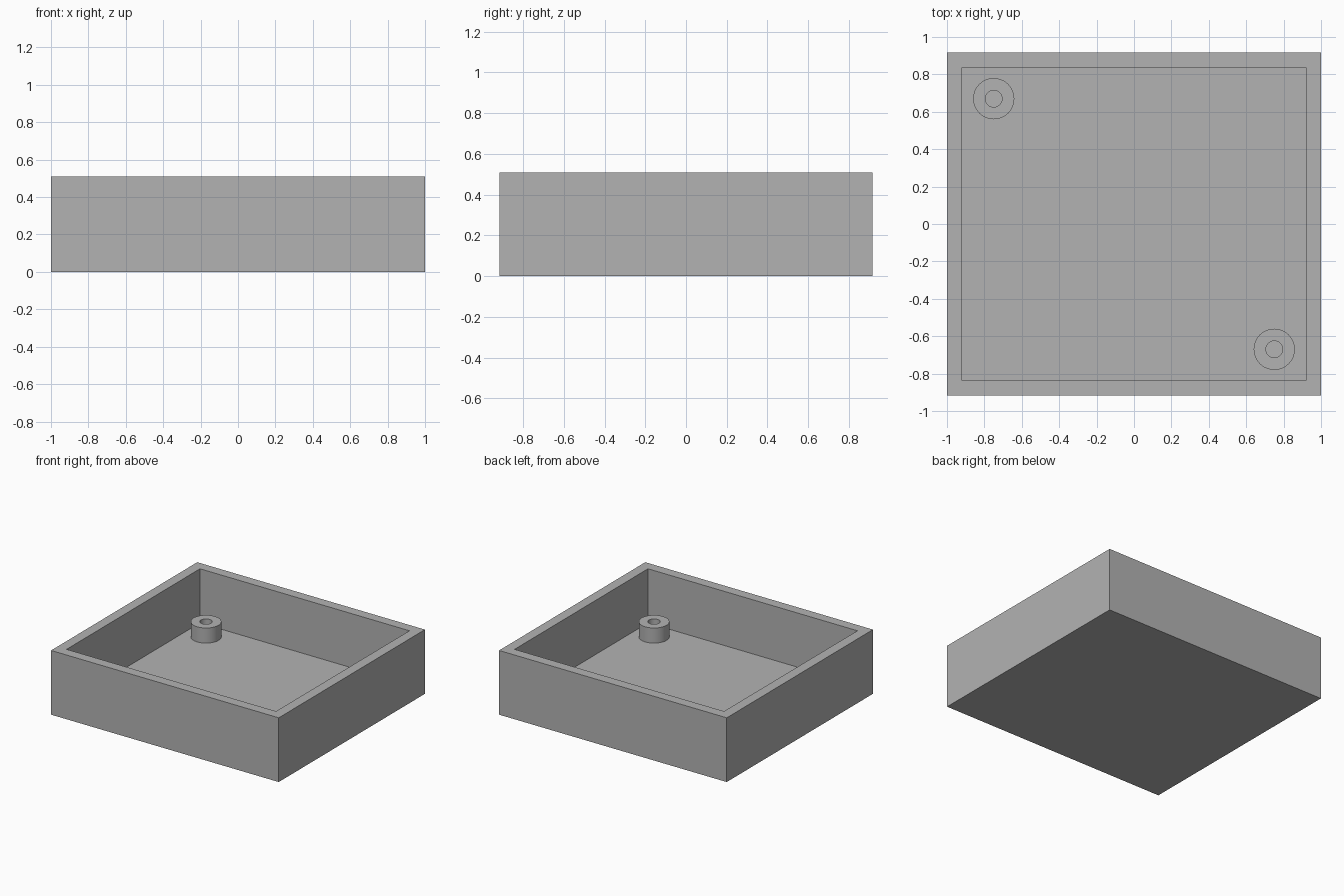
import bpy
import bmesh

if "Cube" in bpy.data.objects:
    bpy.data.objects.remove(bpy.data.objects["Cube"], do_unlink=True)

GREY = (0.45, 0.45, 0.45, 1)
mat = bpy.data.materials.new("plain grey")
mat.use_nodes = True
mat.diffuse_color = GREY
mat.node_tree.nodes["Principled BSDF"].inputs["Base Color"].default_value = GREY

HALF_X, HALF_Y, HEIGHT = 1.0, 0.917, 0.51
WALL, FLOOR = 0.08, 0.08
BOSS_TOP, BOSS_R, HOLE_R = 0.20, 0.11, 0.045


def finish(name, bm):
    """Turn a bmesh into a grey object."""
    bmesh.ops.recalc_face_normals(bm, faces=bm.faces)
    mesh = bpy.data.meshes.new(name)
    bm.to_mesh(mesh)
    bm.free()
    mesh.materials.append(mat)
    obj = bpy.data.objects.new(name, mesh)
    bpy.context.collection.objects.link(obj)
    return obj


def hollow(bm, top, inset, depth):
    """Inset a top face and sink the middle to make a recess."""
    bmesh.ops.inset_region(bm, faces=[top], thickness=inset, use_even_offset=True)
    sunk = bmesh.ops.extrude_discrete_faces(bm, faces=[top])["faces"][0]
    bmesh.ops.translate(bm, verts=sunk.verts, vec=(0, 0, -depth))


def top_face(bm):
    return max(bm.faces, key=lambda f: f.calc_center_median().z)


# Open tray with a flat floor
bm = bmesh.new()
bmesh.ops.create_cube(bm, size=1)
bmesh.ops.scale(bm, verts=bm.verts, vec=(2 * HALF_X, 2 * HALF_Y, HEIGHT))
bmesh.ops.translate(bm, verts=bm.verts, vec=(0, 0, HEIGHT / 2))
hollow(bm, top_face(bm), WALL, HEIGHT - FLOOR)
finish("tray", bm)

# Screw bosses in two opposite corners, each with a blind hole
for name, side in (("front_boss", 1), ("back_boss", -1)):
    bm = bmesh.new()
    height = BOSS_TOP - FLOOR
    bmesh.ops.create_cone(bm, cap_ends=True, segments=48, radius1=BOSS_R,
                          radius2=BOSS_R, depth=height)
    hollow(bm, top_face(bm), BOSS_R - HOLE_R, height - 0.002)
    boss = finish(name, bm)
    boss.location = (0.75 * side, -0.67 * side, FLOOR + height / 2)
    bpy.ops.object.select_all(action="DESELECT")
    boss.select_set(True)
    bpy.context.view_layer.objects.active = boss
    bpy.ops.object.shade_smooth_by_angle()
